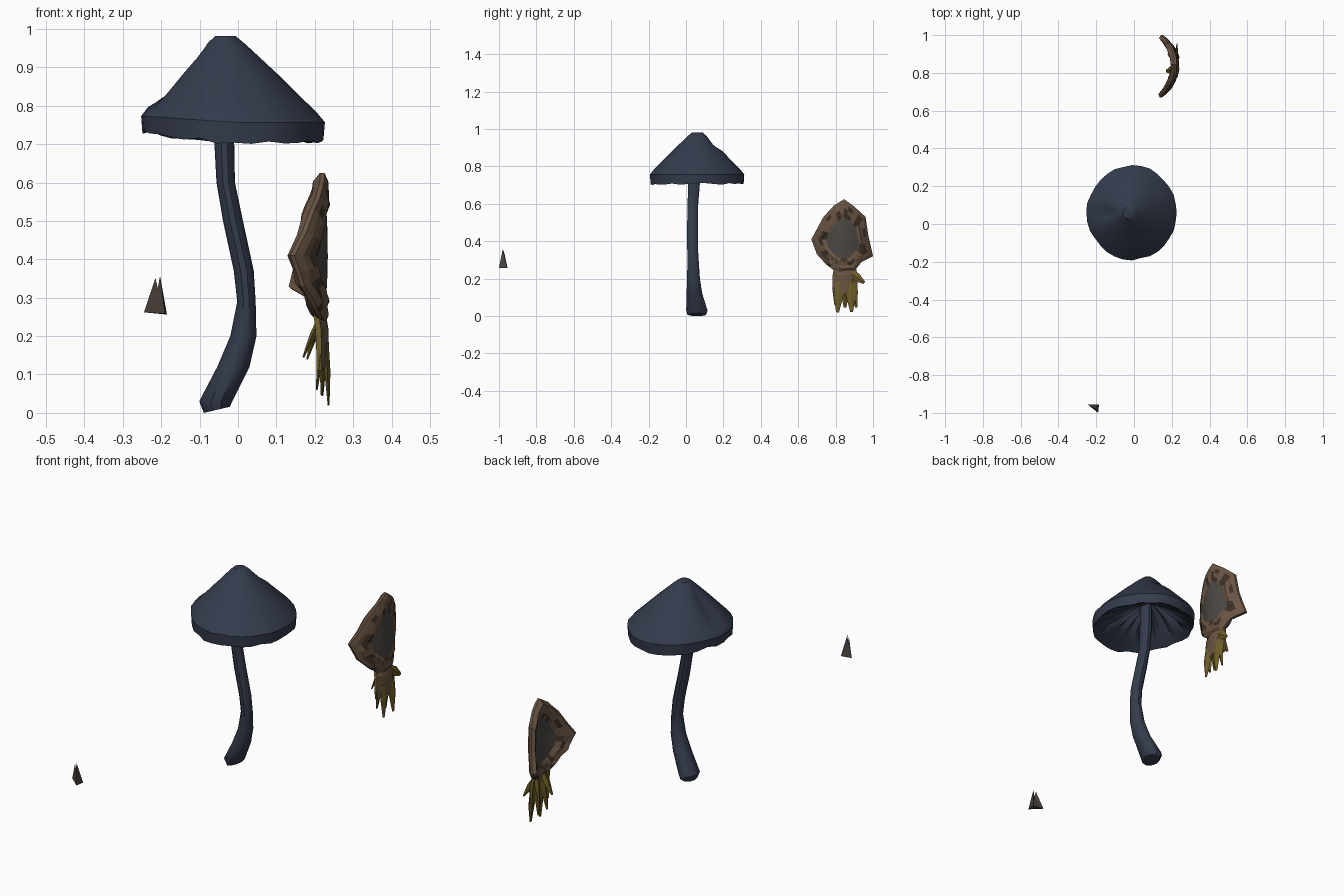
import bpy, bmesh, math, random
from mathutils import Vector

if "Cube" in bpy.data.objects:
    bpy.data.objects.remove(bpy.data.objects["Cube"])

random.seed(4)


def mat(name, col):
    m = bpy.data.materials.new(name)
    m.diffuse_color = (*col, 1)
    m.use_nodes = True
    m.node_tree.nodes["Principled BSDF"].inputs["Base Color"].default_value = m.diffuse_color
    return m


NAVY = mat("navy", (0.034, 0.044, 0.072))
BROWN = mat("bark_brown", (0.14, 0.088, 0.055))
DARK = mat("dark_brown", (0.045, 0.030, 0.020))
GREY = mat("warm_grey", (0.072, 0.064, 0.056))
OLIVE = mat("olive_yellow", (0.16, 0.115, 0.022))
SHARD = mat("shard_grey", (0.065, 0.052, 0.042))


def make(name, verts, faces, mats, ids=None, smooth=False):
    me = bpy.data.meshes.new(name)
    me.from_pydata([tuple(v) for v in verts], [], faces)
    for m in mats:
        me.materials.append(m)
    if ids:
        for p, i in zip(me.polygons, ids):
            p.material_index = i
    bm = bmesh.new()
    bm.from_mesh(me)
    bmesh.ops.recalc_face_normals(bm, faces=bm.faces)
    bm.to_mesh(me)
    bm.free()
    ob = bpy.data.objects.new(name, me)
    bpy.context.collection.objects.link(ob)
    if smooth:
        bpy.ops.object.select_all(action='DESELECT')
        ob.select_set(True)
        bpy.context.view_layer.objects.active = ob
        bpy.ops.object.shade_smooth_by_angle(angle=math.radians(40))
    return ob


def loft(name, rings, mats, smooth=False):
    n = len(rings[0])
    verts = [v for r in rings for v in r]
    faces = [(k * n + i, k * n + (i + 1) % n, (k + 1) * n + (i + 1) % n, (k + 1) * n + i)
             for k in range(len(rings) - 1) for i in range(n)]
    faces.append(tuple(range(n)))
    faces.append(tuple((len(rings) - 1) * n + i for i in range(n)))
    return make(name, verts, faces, mats, None, smooth)


# Mushroom cap: lopsided cone, crumpled rim, hollow gilled underside
N = 32
apex = Vector((-0.035, 0.06, 0.985))
wob = [random.uniform(-0.006, 0.004) for _ in range(N)]
drop = [random.uniform(-0.004, 0.010) for _ in range(N)]
outer = [(0.11, 0.985), (0.2, 0.9), (0.36, 0.73), (0.52, 0.56), (0.75, 0.30), (0.92, 0.11), (1, 0)]
under = [(0.985, 0.0, 0), (0.9, 0.012, 0.006), (0.7, 0.05, 0.012), (0.4, 0.10, 0.012), (0.13, 0.13, 0.004)]
rings = []


def rim(i):
    a = 2 * math.pi * i / N
    c, s = math.cos(a), math.sin(a)
    return c, s, -0.01 + (0.24 + wob[i]) * c, 0.06 + (0.25 + wob[i]) * s


for t, h in outer:
    ring = []
    for i in range(N):
        c, s, x, y = rim(i)
        hh = h
        if 0.3 < t < 0.8:
            hh -= 0.14 * max(0, -c) ** 30                     # dent on the left
        if 0.3 < t < 0.4:
            hh -= 0.07 * max(0, s) ** 8                       # dip at the back
        zt = 0.757 + 0.016 * max(0, -c)
        ring.append((apex.x + (x - apex.x) * t, apex.y + (y - apex.y) * t, zt + (apex.z - zt) * hh))
    rings.append(ring)
for t, up, gill in under:
    ring = []
    for i in range(N):
        c, s, x, y = rim(i)
        zb = 0.702 + 0.03 * max(0, -c) ** 2 + (drop[i] if up < 0.02 else 0)
        ring.append((apex.x + (x - apex.x) * t, apex.y + (y - apex.y) * t,
                     zb + up + gill * (1 if i % 2 else -1)))
    rings.append(ring)
loft("mushroom_cap", rings, [NAVY], True)

# Curved stem: z, x, y, half width, half depth
path = [(0.85, -0.037, 0.045, 0.026, 0.033), (0.71, -0.036, 0.043, 0.026, 0.033),
        (0.60, -0.032, 0.037, 0.024, 0.030), (0.50, -0.013, 0.035, 0.026, 0.030),
        (0.37, 0.015, 0.035, 0.026, 0.030), (0.29, 0.022, 0.038, 0.024, 0.032),
        (0.20, 0.014, 0.040, 0.034, 0.036), (0.12, -0.012, 0.045, 0.042, 0.044),
        (0.03, -0.058, 0.058, 0.043, 0.060), (0.008, -0.055, 0.058, 0.034, 0.052)]
M = 10
rings = []
for z, x, y, rx, ry in path:
    ring = []
    for i in range(M):
        a = 2 * math.pi * i / M
        tilt = 0.008 * math.cos(a) if z < 0.02 else 0
        ring.append((x + rx * math.cos(a), y + ry * math.sin(a), z + tilt))
    rings.append(ring)
loft("mushroom_stem", rings, [NAVY], True)

# Curved bark shell: leaf outline (y, z), bowed towards +x
outline = [(0.845, 0.625), (0.90, 0.585), (0.96, 0.53), (0.975, 0.43), (1.0, 0.32), (0.94, 0.29),
           (0.90, 0.24), (0.84, 0.235), (0.79, 0.245), (0.75, 0.275), (0.70, 0.33), (0.67, 0.41),
           (0.735, 0.53), (0.79, 0.59)]
pts = []
for k, p in enumerate(outline):
    q = outline[(k + 1) % len(outline)]
    pts += [p, ((p[0] + q[0]) / 2, (p[1] + q[1]) / 2)]
P = len(pts)
cy, cz = 0.845, 0.405


def bow(y, z):
    return 0.238 - 0.085 * ((y - 0.84) / 0.165) ** 2 - 0.012 * ((z - 0.42) / 0.2) ** 2


scales = [1, 0.9, 0.79, 0.68, 0.56, 0.3]
verts, faces, ids = [], [], []
for side in (0, 1):
    base = len(verts)
    for k, s in enumerate(scales):
        for y, z in pts:
            yy, zz = cy + (y - cy) * s, cz + (z - cz) * s
            bump = random.uniform(-0.004, 0.004) if 0 < k < 4 else 0
            thick = 0.012 if k == 0 else (0.035 if k < 4 else 0.026)
            lip = 0.004 if 0 < k < 4 else (-0.004 if k >= 4 else 0)
            verts.append((bow(yy, zz) + (bump + lip if side == 0 else -thick + bump), yy, zz))
    for k in range(len(scales) - 1):
        for i in range(P):
            j = (i + 1) % P
            faces.append((base + k * P + i, base + k * P + j, base + (k + 1) * P + j, base + (k + 1) * P + i))
            chance = (0.06, 0.15, 0.35, 0.35, 0)[k]
            ids.append(2 if k == 4 else int(random.random() < chance))
    verts.append((bow(cy, cz) - 0.004 - 0.022 * side, cy, cz))
    last = base + (len(scales) - 1) * P
    for i in range(P):
        faces.append((last + i, last + (i + 1) % P, len(verts) - 1))
        ids.append(2)
half = len(verts) // 2
for i in range(P):
    faces.append((i, (i + 1) % P, half + (i + 1) % P, half + i))
    ids.append(0)
make("bark_shell", verts, faces, [BROWN, DARK, GREY], ids)

# Neck under the shell: brown outside, olive inside
verts, faces, ids = [], [], []
rows = [(0.28, 0.055, 0.226), (0.22, 0.066, 0.236), (0.16, 0.068, 0.238), (0.11, 0.062, 0.238)]
C = 6
for side in (0, 1):
    for z, w, x in rows:
        for i in range(C):
            u = -1 + 2 * i / (C - 1)
            ragged = 0.016 * (i % 2) if z < 0.12 else 0
            verts.append((x - 0.02 * u * u - 0.014 * side, 0.85 + w * u, z + ragged))
R = len(rows)
for side in (0, 1):
    for k in range(R - 1):
        for i in range(C - 1):
            b = side * R * C + k * C + i
            faces.append((b, b + 1, b + C + 1, b + C))
            ids.append(side)
edge = ([i for i in range(C)] + [k * C + C - 1 for k in range(1, R)]
        + [(R - 1) * C + i for i in range(C - 2, -1, -1)] + [k * C for k in range(R - 2, 0, -1)])
for a, b in zip(edge, edge[1:] + edge[:1]):
    faces.append((a, b, b + R * C, a + R * C))
    ids.append(1)
make("shell_neck", verts, faces, [BROWN, OLIVE], ids)

# Olive root blades: base to blunt tip, with half width
blades = [((0.215, 0.82, 0.25), (0.170, 0.81, 0.145), 0.022),
          ((0.215, 0.87, 0.25), (0.180, 0.90, 0.140), 0.022),
          ((0.222, 0.81, 0.22), (0.205, 0.80, 0.060), 0.024),
          ((0.222, 0.85, 0.20), (0.218, 0.85, 0.045), 0.024),
          ((0.230, 0.82, 0.18), (0.236, 0.81, 0.020), 0.026),
          ((0.230, 0.88, 0.18), (0.236, 0.885, 0.022), 0.026),
          ((0.225, 0.89, 0.20), (0.220, 0.91, 0.045), 0.020),
          ((0.222, 0.88, 0.23), (0.228, 0.953, 0.178), 0.024)]
for k, (b, t, w) in enumerate(blades):
    b, t = Vector(b), Vector(t)
    d = (t - b).normalized()
    side = d.cross(Vector((1, 0, 0))).normalized()
    out = d.cross(side).normalized()
    rings = []
    for f, s in ((0, 0.8), (0.45, 1), (1, 0.3)):
        c = b.lerp(t, f)
        rings.append([c + side * w * s, c + out * 0.008 * s, c - side * w * s, c - out * 0.008 * s])
    loft(f"root_blade_{k + 1}", rings, [OLIVE])

# Small stray shard with two tips
v = [(-0.245, -0.955, 0.262), (-0.185, -0.955, 0.256), (-0.19, -1.0, 0.258),
     (-0.215, -0.975, 0.352), (-0.203, -0.980, 0.357), (-0.209, -0.977, 0.325)]
f = [(0, 2, 1), (0, 3, 5), (0, 5, 2), (5, 4, 2), (2, 4, 1), (0, 1, 5), (0, 5, 3), (5, 1, 4)]
f = [(0, 2, 1), (0, 2, 5, 3), (2, 4, 5), (2, 1, 4), (0, 3, 5, 1), (5, 4, 1)]
make("stray_shard", v, f, [SHARD, NAVY], [0, 0, 0, 0, 0, 1])
